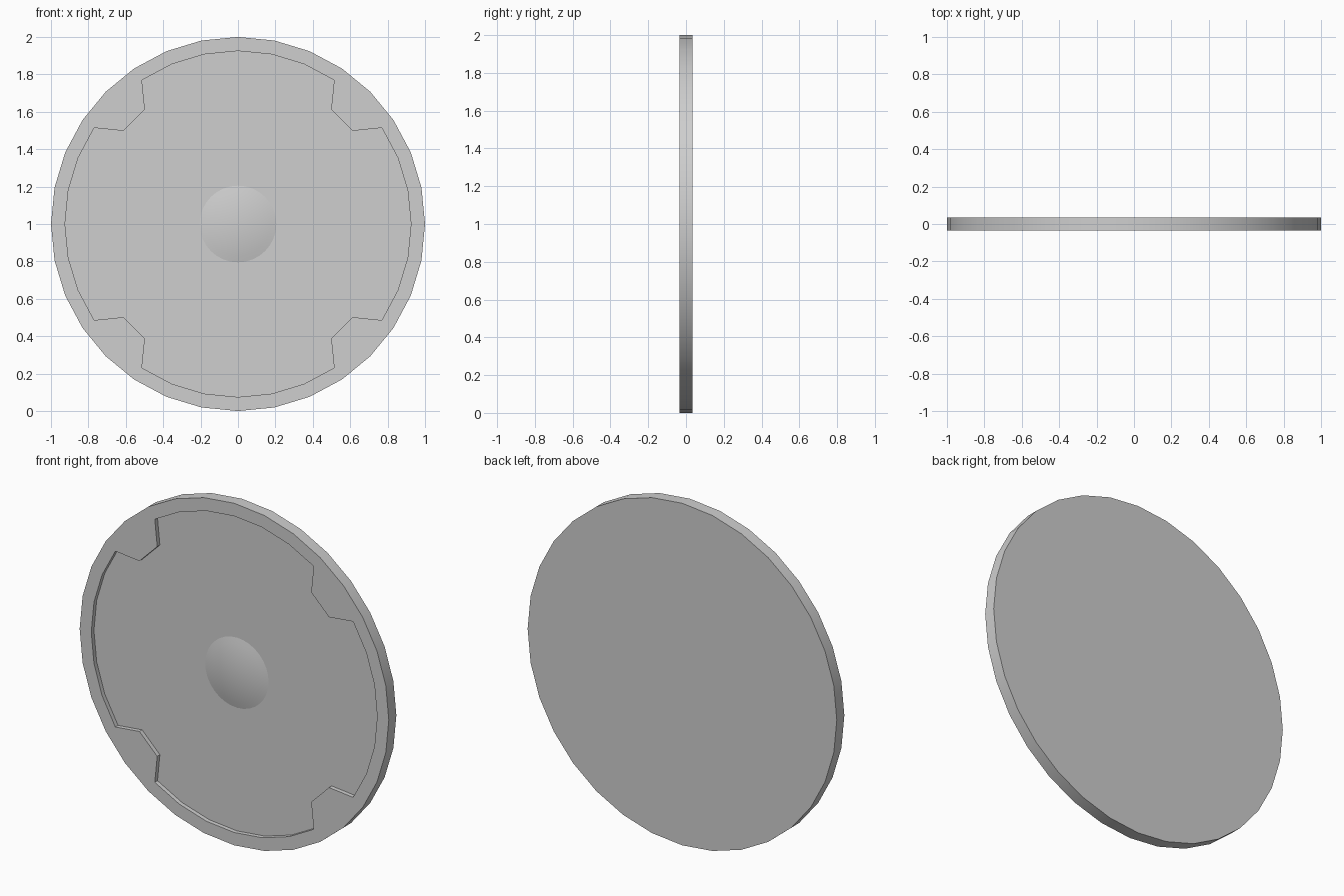
import bpy
import bmesh
from math import sin, cos, pi, radians, asin

if "Cube" in bpy.data.objects:
    bpy.data.objects.remove(bpy.data.objects["Cube"], do_unlink=True)

SIDES = 32
STEP = 2 * pi / SIDES
HALF = 0.035            # half thickness of the disc
DEPTH = 0.025           # depth of the front recess
FLOOR = -HALF + DEPTH   # y of the recess floor

grey = bpy.data.materials.new("plain grey")
grey.use_nodes = True
colour = (0.62, 0.62, 0.62, 1)
grey.diffuse_color = colour
grey.node_tree.nodes["Principled BSDF"].inputs["Base Color"].default_value = colour


def polar(bm, r, angle, y):
    """Vertex at a clockwise angle from the top of the disc."""
    return bm.verts.new((r * sin(angle), y, 1 + r * cos(angle)))


def finish(bm, name):
    bmesh.ops.recalc_face_normals(bm, faces=bm.faces)
    mesh = bpy.data.meshes.new(name)
    bm.to_mesh(mesh)
    bm.free()
    mesh.materials.append(grey)
    obj = bpy.data.objects.new(name, mesh)
    bpy.context.collection.objects.link(obj)
    bpy.ops.object.select_all(action='DESELECT')
    obj.select_set(True)
    bpy.context.view_layer.objects.active = obj
    bpy.ops.object.shade_smooth_by_angle(angle=radians(30))
    return obj


# Disc with a raised rim and four inward tabs
bm = bmesh.new()
outer = [polar(bm, 1, k * STEP, -HALF) for k in range(SIDES)]
back = [polar(bm, 1, k * STEP, HALF) for k in range(SIDES)]
bm.faces.new(back)
for k in range(SIDES):
    n = (k + 1) % SIDES
    bm.faces.new((outer[k], outer[n], back[n], back[k]))

quarters = []
for q in range(4):
    mid = q * pi / 2
    arc = [polar(bm, 0.925, mid + k * STEP, -HALF) for k in range(-3, 4)]
    tab = [polar(bm, 0.79, mid + pi / 4 + s * radians(5.9), -HALF) for s in (-1, 1)]
    quarters.append((arc, tab))

inner = []
for q, (arc, tab) in enumerate(quarters):
    ring = [outer[(8 * q + k) % SIDES] for k in range(-3, 6)]
    for i in range(6):
        bm.faces.new((ring[i], ring[i + 1], arc[i + 1], arc[i]))
    next_arc = quarters[(q + 1) % 4][0]
    bm.faces.new(ring[6:9] + [next_arc[0], tab[1], tab[0], arc[6]])
    inner += arc + tab

# Recess walls and floor
sunk = [bm.verts.new((v.co.x, FLOOR, v.co.z)) for v in inner]
for i in range(len(inner)):
    n = (i + 1) % len(inner)
    bm.faces.new((inner[i], inner[n], sunk[n], sunk[i]))
bm.faces.new(sunk)
finish(bm, "recessed_disc")

# Shallow domed boss in the middle of the recess
bm = bmesh.new()
BOSS_R, BOSS_H = 0.205, 0.024
ball = (BOSS_R ** 2 + BOSS_H ** 2) / (2 * BOSS_H)
edge = asin(BOSS_R / ball)
RINGS = 6
rings = []
for j in range(1, RINGS + 1):
    a = edge * j / RINGS
    y = FLOOR - BOSS_H + ball * (1 - cos(a))
    rings.append([polar(bm, ball * sin(a), k * STEP, y) for k in range(SIDES)])
tip = polar(bm, 0, 0, FLOOR - BOSS_H)
for k in range(SIDES):
    n = (k + 1) % SIDES
    bm.faces.new((tip, rings[0][n], rings[0][k]))
    for a, b in zip(rings, rings[1:]):
        bm.faces.new((a[k], a[n], b[n], b[k]))
boss = finish(bm, "centre_boss")
# Face the open cap outward
if boss.data.polygons[0].normal.y > 0:
    boss.data.flip_normals()
